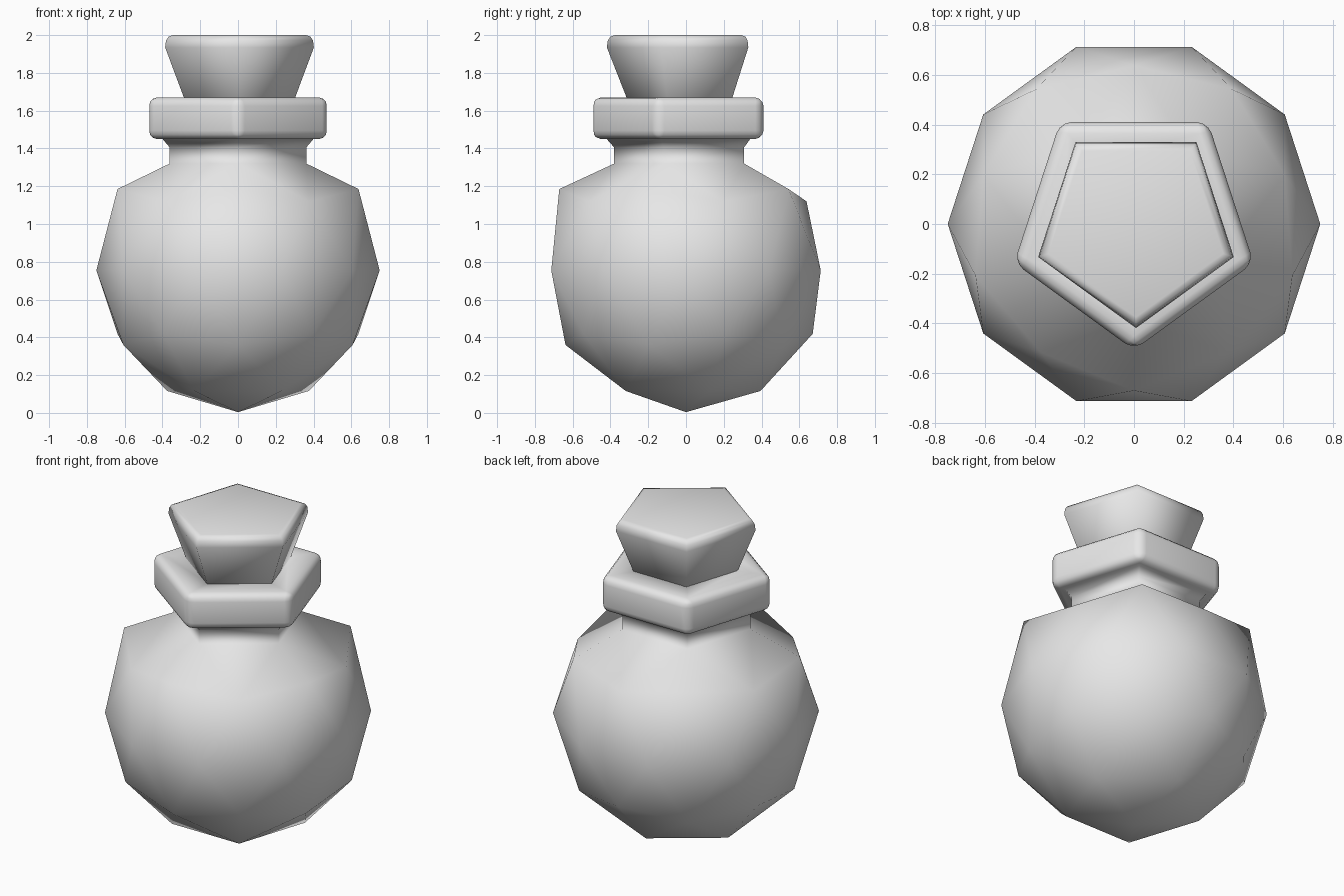
import bpy, bmesh, math
from mathutils import Matrix, Vector

cube = bpy.data.objects.get("Cube")
if cube:
    bpy.data.objects.remove(cube, do_unlink=True)

RADIUS, CENTRE = 0.75, 0.754
TIP = -math.pi / 2          # one pentagon corner points to the front

grey = bpy.data.materials.new("plain grey")
grey.use_nodes = True
grey.diffuse_color = (0.8, 0.8, 0.8, 1)
grey.node_tree.nodes["Principled BSDF"].inputs["Base Color"].default_value = (0.8, 0.8, 0.8, 1)


def corner(i, r, z):
    a = TIP + i * math.tau / 5
    return Vector((r * math.cos(a), r * math.sin(a), z))


def add_ring(bm, r, z):
    return [bm.verts.new(corner(i, r, z)) for i in range(5)]


def bridge(bm, low, high):
    for i in range(5):
        j = (i + 1) % 5
        bm.faces.new((low[i], low[j], high[j], high[i]))


def finish(name, bm, location=(0, 0, 0)):
    bmesh.ops.recalc_face_normals(bm, faces=bm.faces)
    for f in bm.faces:
        f.smooth = True
    mesh = bpy.data.meshes.new(name)
    bm.to_mesh(mesh)
    bm.free()
    mesh.materials.append(grey)
    obj = bpy.data.objects.new(name, mesh)
    obj.location = location
    bpy.context.collection.objects.link(obj)
    return obj


# Bottle: a low-poly ball whose top opens into a five-sided neck
bm = bmesh.new()
bmesh.ops.create_icosphere(bm, subdivisions=2, radius=RADIUS,
                           matrix=Matrix.Rotation(TIP, 4, "Z"))
bmesh.ops.translate(bm, verts=bm.verts, vec=(0, 0, CENTRE))
top = max(bm.verts, key=lambda v: v.co.z)
bmesh.ops.delete(bm, geom=[top], context="VERTS")

# Shoulders: corners lifted, middles lowered, neck opening pulled in
opening = []
for v in bm.verts:
    h = (v.co.z - CENTRE) / RADIUS
    if h > 0.7:
        opening.append(v)
    elif h > 0.5:
        v.co.z = 1.12
    elif h > 0.4:
        v.co.z = 1.185
opening.sort(key=lambda v: (math.atan2(v.co.y, v.co.x) - TIP + 0.1) % math.tau)
for i, v in enumerate(opening):
    v.co = corner(i, 0.38, 1.32)

# Neck and lip
rings = [opening]
for r, z in [(0.38, 1.405), (0.42, 1.45), (0.507, 1.45), (0.507, 1.67),
             (0.30, 1.67), (0.28, 1.55)]:
    rings.append(add_ring(bm, r, z))
    bridge(bm, rings[-2], rings[-1])
bm.faces.new(rings[-1])
outer = set(rings[3] + rings[4])
lip_edges = [e for e in bm.edges if e.verts[0] in outer and e.verts[1] in outer]
bmesh.ops.bevel(bm, geom=lip_edges, offset=0.045, segments=3, profile=0.5,
                affect="EDGES")
finish("bottle", bm)

# Stopper: flared five-sided plug with a softened top rim
bm = bmesh.new()
rings = []
for r, z in [(0.255, 1.53), (0.414, 1.935), (0.409, 1.972), (0.395, 1.992), (0.37, 2.0)]:
    rings.append(add_ring(bm, r, z))
    if len(rings) > 1:
        bridge(bm, rings[-2], rings[-1])
bm.faces.new(rings[0])
bm.faces.new(rings[-1])
finish("stopper", bm, (0.008, -0.005, 0))
